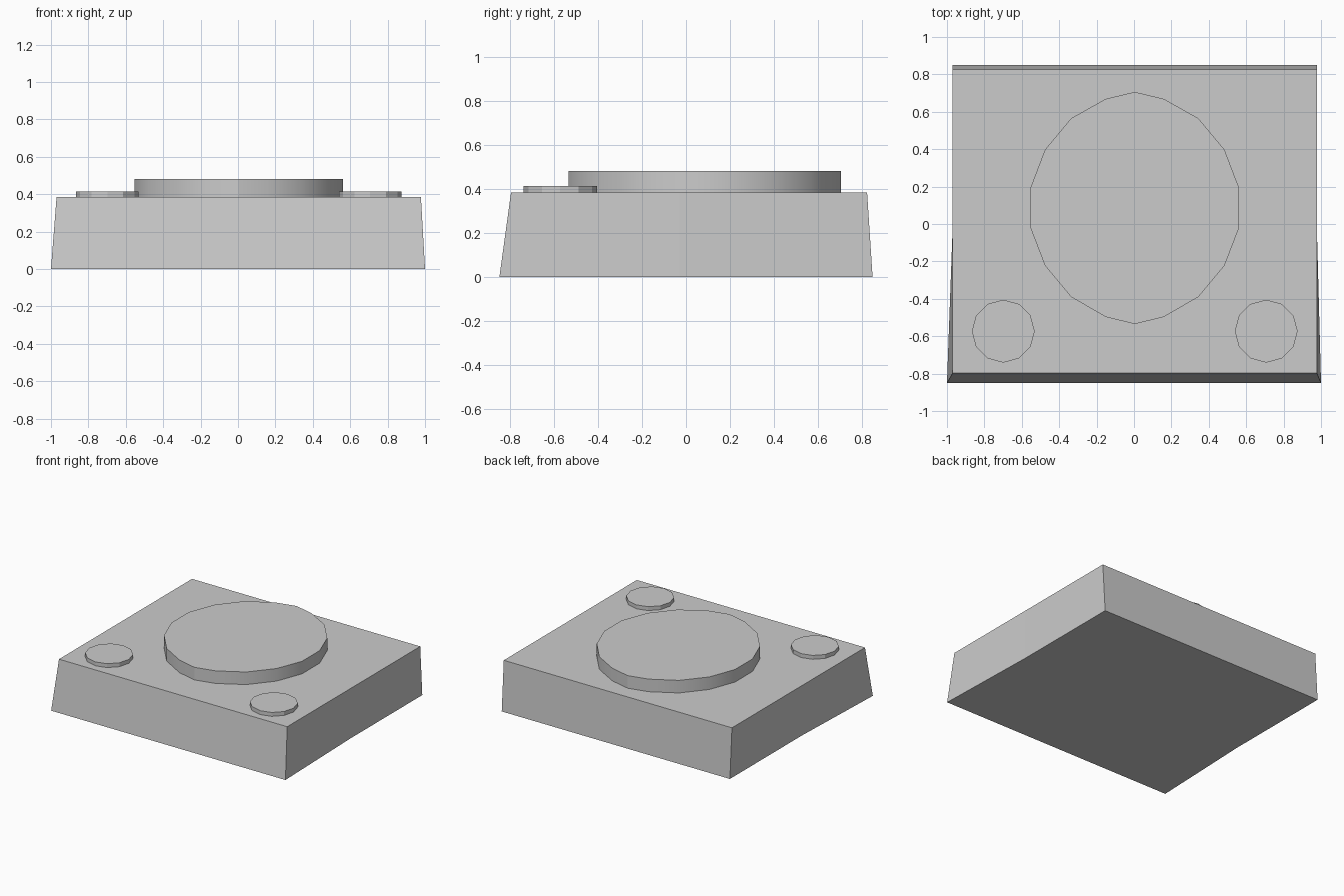
import bpy, bmesh, math

if "Cube" in bpy.data.objects:
    bpy.data.objects.remove(bpy.data.objects["Cube"])

CX = 0.004      # symmetry axis of the top parts
TOP = 0.385     # height of the base


def loft(name, lower, upper, smooth_angle=None):
    """Closed solid between two outlines with equal point counts."""
    bm = bmesh.new()
    lo = [bm.verts.new(p) for p in lower]
    up = [bm.verts.new(p) for p in upper]
    n = len(lo)
    bm.faces.new(lo[::-1])
    bm.faces.new(up)
    for i in range(n):
        j = (i + 1) % n
        bm.faces.new((lo[i], lo[j], up[j], up[i]))
    bmesh.ops.recalc_face_normals(bm, faces=bm.faces)
    mesh = bpy.data.meshes.new(name)
    bm.to_mesh(mesh)
    bm.free()
    obj = bpy.data.objects.new(name, mesh)
    bpy.context.collection.objects.link(obj)
    if smooth_angle:
        bpy.ops.object.select_all(action='DESELECT')
        obj.select_set(True)
        bpy.context.view_layer.objects.active = obj
        bpy.ops.object.shade_smooth_by_angle(angle=math.radians(smooth_angle))
    return obj


def plate(name, outline, height, smooth_angle=None):
    """Straight-sided plate standing on the base."""
    return loft(name, [(x, y, TOP) for x, y in outline],
                [(x, y, height) for x, y in outline], smooth_angle)


# Tapered base: flares towards the front, sides upright in the rear half
base_lower = [(-1, -0.85, 0), (1, -0.85, 0), (0.978, -0.03, 0),
              (0.978, 0.85, 0), (-0.97, 0.85, 0), (-0.97, -0.03, 0)]
base_upper = [(-0.97, -0.797, TOP), (0.978, -0.797, TOP), (0.978, -0.03, TOP),
              (0.978, 0.825, TOP), (-0.97, 0.825, TOP), (-0.97, -0.03, TOP)]
loft("base", base_lower, base_upper)

# Large 18-sided oval disc, half outline mirrored
half = [(0.155, -0.497), (0.34, -0.39), (0.48, -0.222), (0.557, -0.022),
        (0.557, 0.195), (0.48, 0.397), (0.34, 0.565), (0.155, 0.669)]
oval = ([(CX, -0.535)] + [(CX + x, y) for x, y in half]
        + [(CX, 0.706)] + [(CX - x, y) for x, y in half[::-1]])
plate("large_disc", oval, 0.482, 25)

# Two small 12-sided discs at the front corners
for side, label in ((-1, "left"), (1, "right")):
    ring = [(CX + side * 0.703 + 0.168 * math.cos(i * math.tau / 12),
             -0.573 + 0.168 * math.sin(i * math.tau / 12)) for i in range(12)]
    plate(f"small_disc_{label}", ring, 0.415)
